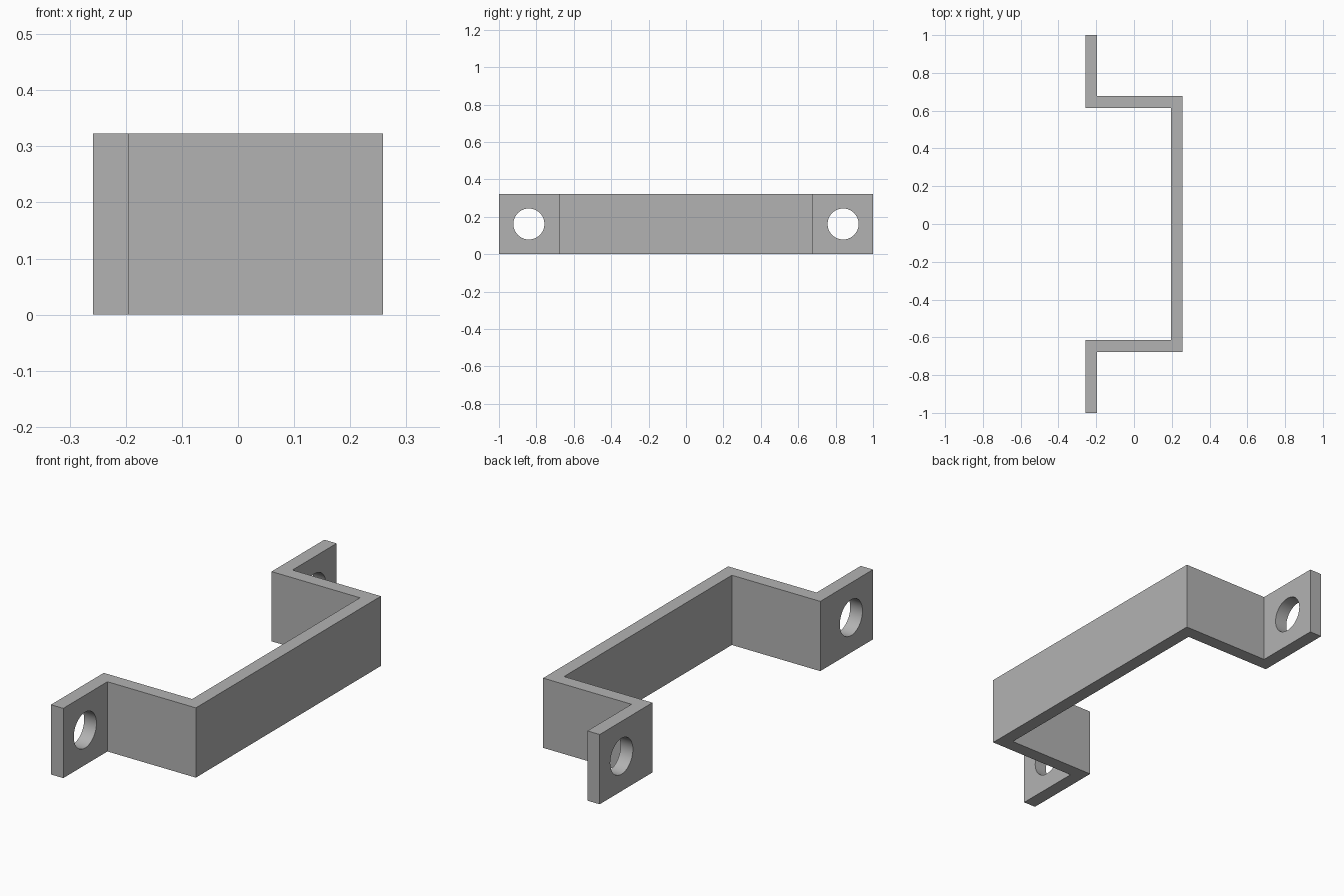
import bpy
import bmesh
import math
from mathutils import Matrix

cube = bpy.data.objects.get("Cube")
if cube:
    bpy.data.objects.remove(cube, do_unlink=True)

HALF_DEPTH = 0.258   # half size in x
WALL = 0.063         # sheet thickness
HEIGHT = 0.323
LEG = 0.677          # outer y of the legs
HOLE_Y, HOLE_R = 0.84, 0.083

metal = bpy.data.materials.new("grey_metal")
metal.use_nodes = True
colour = (0.45, 0.45, 0.45, 1)
metal.diffuse_color = colour
metal.node_tree.nodes["Principled BSDF"].inputs["Base Color"].default_value = colour


def make_object(name, bm):
    bmesh.ops.recalc_face_normals(bm, faces=bm.faces)
    mesh = bpy.data.meshes.new(name)
    bm.to_mesh(mesh)
    bm.free()
    mesh.materials.append(metal)
    obj = bpy.data.objects.new(name, mesh)
    bpy.context.collection.objects.link(obj)
    return obj


# Bent strip: half outline mirrored in y, then extruded upward
back, front = -HALF_DEPTH, HALF_DEPTH
outer = [(front, LEG), (back + WALL, LEG), (back + WALL, 1)]
inner = [(back, 1), (back, LEG - WALL), (front - WALL, LEG - WALL)]
half = outer + inner
outline = half + [(x, -y) for x, y in reversed(half)]

bm = bmesh.new()
face = bm.faces.new([bm.verts.new((x, y, 0)) for x, y in outline])
top = bmesh.ops.extrude_face_region(bm, geom=[face])["geom"]
bmesh.ops.translate(bm, vec=(0, 0, HEIGHT),
                    verts=[v for v in top if isinstance(v, bmesh.types.BMVert)])
bracket = make_object("bracket", bm)

# Screw holes through both tabs
bm = bmesh.new()
for side in (-1, 1):
    place = (Matrix.Translation((back + WALL / 2, side * HOLE_Y, HEIGHT / 2))
             @ Matrix.Rotation(math.pi / 2, 4, "Y"))
    bmesh.ops.create_cone(bm, cap_ends=True, segments=48, radius1=HOLE_R,
                          radius2=HOLE_R, depth=WALL * 3, matrix=place)
cutter = make_object("hole_cutter", bm)
cutter.hide_render = True

cut = bracket.modifiers.new("screw_holes", "BOOLEAN")
cut.operation = "DIFFERENCE"
cut.solver = "EXACT"
cut.object = cutter

# Apply the cut and drop the helper
bpy.ops.object.select_all(action="DESELECT")
bpy.context.view_layer.objects.active = bracket
bracket.select_set(True)
bpy.ops.object.modifier_apply(modifier=cut.name)
bpy.data.objects.remove(cutter, do_unlink=True)
bpy.ops.object.shade_smooth_by_angle(angle=math.radians(30))
